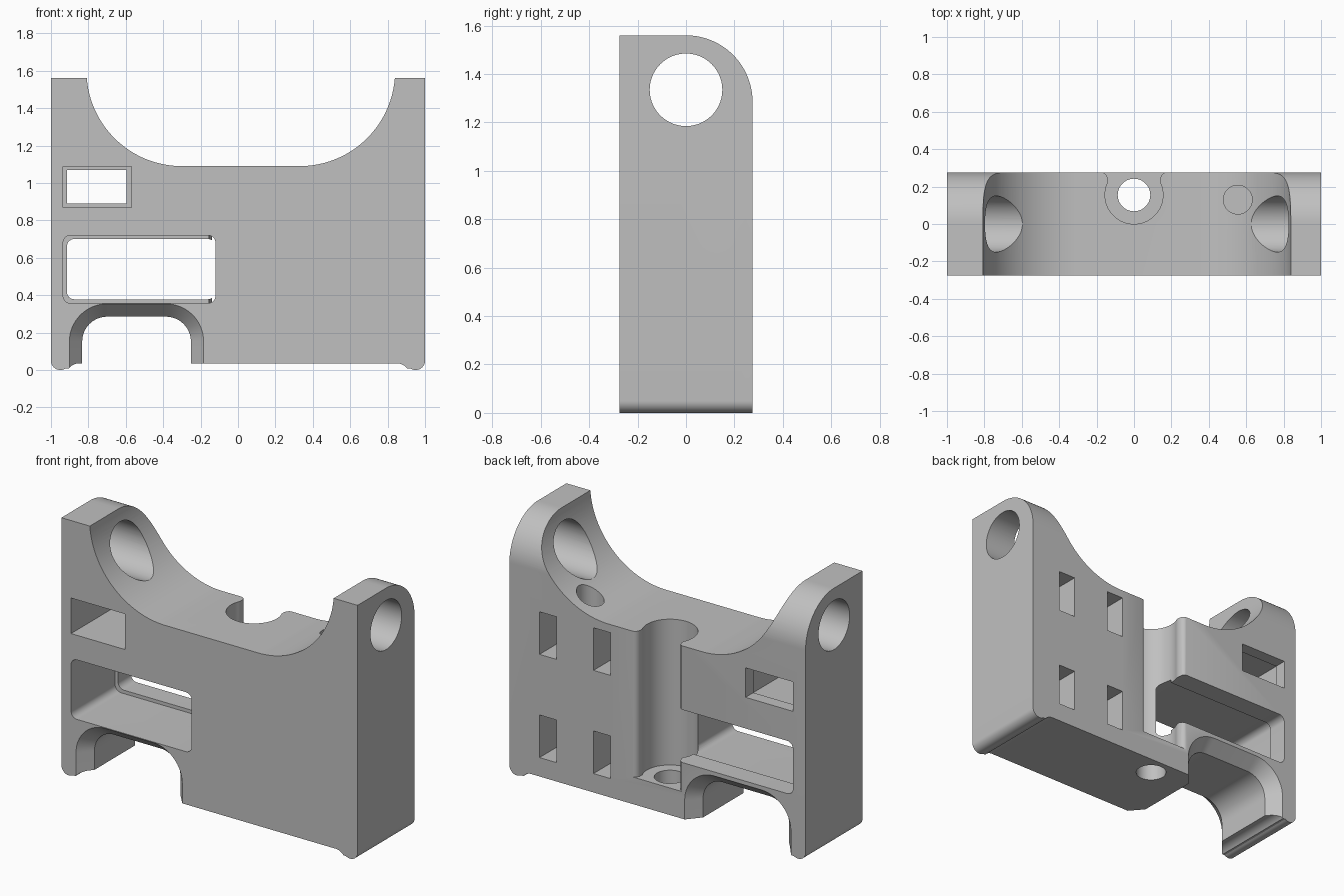
import bpy
import bmesh
from math import cos, sin, radians

if "Cube" in bpy.data.objects:
    bpy.data.objects.remove(bpy.data.objects["Cube"], do_unlink=True)

grey = bpy.data.materials.new("plain_grey")
grey.use_nodes = True
grey.diffuse_color = (0.53, 0.53, 0.53, 1)
grey.node_tree.nodes["Principled BSDF"].inputs["Base Color"].default_value = (0.53, 0.53, 0.53, 1)


def arc(cx, cy, r, start, end, n=20):
    """Points on an arc, angles in degrees."""
    angles = [radians(start + (end - start) * i / n) for i in range(n + 1)]
    return [(cx + r * cos(a), cy + r * sin(a)) for a in angles]


def circle(cx, cy, r, n=64):
    return arc(cx, cy, r, 0, 360, n)[:-1]


def rect(x0, x1, y0, y1, r=0):
    """Rectangle outline, with rounded corners if r is set."""
    if not r:
        return [(x0, y0), (x1, y0), (x1, y1), (x0, y1)]
    return (arc(x0 + r, y0 + r, r, 180, 270, 8) + arc(x1 - r, y0 + r, r, 270, 360, 8)
            + arc(x1 - r, y1 - r, r, 0, 90, 8) + arc(x0 + r, y1 - r, r, 90, 180, 8))


PLACE = {"x": lambda a, b, d: (d, a, b),
         "y": lambda a, b, d: (a, d, b),
         "z": lambda a, b, d: (a, b, d)}


def loft(name, axis, sections):
    """Solid through (depth, outline) sections along an axis."""
    bm = bmesh.new()
    rings = [[bm.verts.new(PLACE[axis](a, b, d)) for a, b in outline] for d, outline in sections]
    bm.faces.new(rings[0])
    bm.faces.new(rings[-1])
    for low, high in zip(rings, rings[1:]):
        for i in range(len(low)):
            j = (i + 1) % len(low)
            bm.faces.new((low[i], low[j], high[j], high[i]))
    bmesh.ops.recalc_face_normals(bm, faces=bm.faces)
    mesh = bpy.data.meshes.new(name)
    bm.to_mesh(mesh)
    bm.free()
    mesh.materials.append(grey)
    obj = bpy.data.objects.new(name, mesh)
    bpy.context.collection.objects.link(obj)
    return obj


def prism(name, axis, outline, start, end):
    return loft(name, axis, [(start, outline), (end, outline)])


# Body: side profile with a rounded rear top corner
side = [(-0.275, -0.1), (0.275, -0.1)] + arc(0, 1.285, 0.275, 0, 90, 32) + [(-0.275, 1.56)]
body = prism("bracket_body", "x", side, -1.1, 1.1)


def boolean(cutter, operation="DIFFERENCE"):
    cutter.hide_render = True
    mod = body.modifiers.new(cutter.name, "BOOLEAN")
    mod.object = cutter
    mod.operation = operation
    mod.solver = "EXACT"
    bpy.context.view_layer.objects.active = body
    bpy.ops.object.modifier_apply(modifier=mod.name)
    bpy.data.objects.remove(cutter, do_unlink=True)


# Front profile: rounded feet, two towers and the saddle between them
foot = arc(0.95, 0.05, 0.05, 0, -125, 16) + arc(0.85, -0.035, 0.07, 38, 95, 10)
front = (foot + [(-x, z) for x, z in reversed(foot)] + [(-1, 1.7), (-0.81, 1.7)]
         + arc(-0.3, 1.6, 0.51, 180, 270, 40) + arc(0.33, 1.6, 0.51, 270, 360, 40)
         + [(0.84, 1.7), (1, 1.7)])
boolean(prism("front_profile", "y", front, -0.5, 0.5), "INTERSECT")

# Cross bore through both towers
boolean(prism("tower_bore", "x", circle(0, 1.335, 0.15, 80), -1.2, 1.2))


# Bottom arch, chamfered at the front and the back
def arch(r):
    return ([(-0.7 - r, -0.2)] + arc(-0.7, 0.152, r, 180, 90, 16)
            + arc(-0.385, 0.152, r, 90, 0, 16) + [(-0.385 + r, -0.2)])


boolean(loft("arch", "y", [(-0.285, arch(0.21)), (-0.195, arch(0.133)),
                           (0.195, arch(0.133)), (0.285, arch(0.21))]))

# Slot and window: wide from the front, with a narrower rear lip
boolean(prism("slot_pocket", "y", rect(-0.935, -0.12, 0.357, 0.72, 0.04), -0.4, 0.15))
boolean(prism("slot_opening", "y", rect(-0.915, -0.121, 0.378, 0.70, 0.04), 0, 0.4))
boolean(prism("window_pocket", "y", rect(-0.935, -0.57, 0.87, 1.087), -0.4, 0.2))
boolean(prism("window_opening", "y", rect(-0.915, -0.595, 0.89, 1.07), 0, 0.4))

# Rear vertical channel with a flared mouth and a drilled floor
flare = [(0.14, 0.245), (0.147, 0.262), (0.158, 0.272), (0.17, 0.276), (0.17, 0.4)]
keyhole = ([(-x, y) for x, y in reversed(flare)]
           + arc(0, 0.155, 0.155, 155, 385, 48) + flare)
boolean(prism("channel", "z", keyhole, 0.2, 1.8))
boolean(prism("floor_hole", "z", circle(0, 0.155, 0.087), -0.2, 0.5))

# Blind vertical hole in the saddle
boolean(prism("saddle_hole", "z", circle(0.555, 0.13, 0.077), 0.2, 1.8))

# Four rectangular pockets in the back
for x in (0.375, 0.74):
    for z in (0.28, 0.91):
        boolean(prism("back_pocket", "y", rect(x - 0.057, x + 0.057, z - 0.13, z + 0.13), 0.02, 0.4))

# Smooth curved walls, sharp edges
bpy.ops.object.select_all(action="DESELECT")
body.select_set(True)
bpy.context.view_layer.objects.active = body
bpy.ops.object.shade_smooth_by_angle(angle=radians(30))
